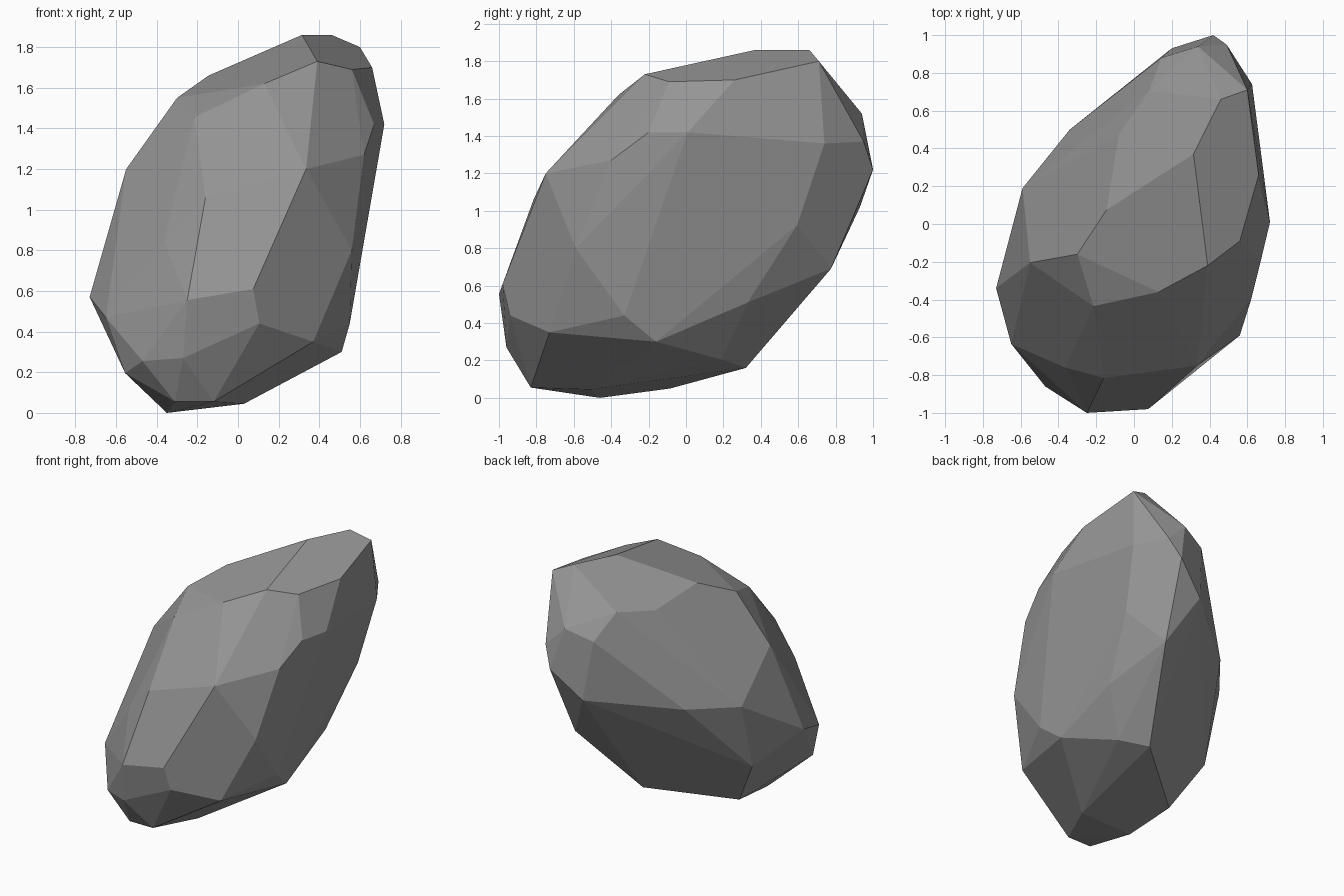
import bpy, bmesh, math

# Corner points of the faceted boulder, grouped by region
corners = [
    # top cap
    (.60, .71, 1.80), (.46, .66, 1.86), (.315, .37, 1.86),
    (.39, -.22, 1.73), (.56, -.09, 1.69), (.66, .26, 1.70),
    # upper left shoulder
    (.08, .705, 1.62), (-.08, .475, 1.59), (-.145, .075, 1.66),
    (-.30, -.16, 1.55), (.13, -.36, 1.62), (-.215, -.435, 1.455),
    # right side
    (.72, .01, 1.42), (.67, -.20, 1.42), (.625, .74, 1.36),
    (.62, -.40, 1.27), (.56, -.59, .80), (.57, .595, .925),
    # back tip and back underside
    (.49, .95, 1.37), (.34, .94, 1.52), (.42, 1.0, 1.22),
    (.145, .88, 1.45), (.20, .93, 1.02),
    (.37, .775, .69), (.49, .33, .51), (.13, .32, .16), (.30, .19, .205),
    # left side
    (-.34, .50, .93), (-.59, .19, .90), (-.58, .05, .40),
    (-.55, -.205, 1.20), (-.73, -.34, .57), (-.65, -.635, .47),
    # front
    (.335, -.75, 1.20), (.075, -.98, .61), (.105, -.94, .44),
    (-.16, -.815, 1.06), (-.365, -.76, .845), (-.25, -1.0, .555),
    # lower edge
    (.37, -.73, .35), (.55, -.33, .44), (.51, -.16, .30),
    (-.27, -.96, .27), (-.47, -.86, .255), (-.555, -.70, .195),
    # base
    (-.31, -.83, .055), (-.12, -.83, .055), (.03, -.51, .045),
    (-.35, -.46, 0), (-.38, -.085, .05),
]

# Wrap the corners in a convex hull and merge near-flat triangles into facets
bm = bmesh.new()
for co in corners:
    bm.verts.new(co)
bmesh.ops.convex_hull(bm, input=bm.verts[:])
bmesh.ops.delete(bm, geom=[v for v in bm.verts if not v.link_faces], context='VERTS')
bmesh.ops.dissolve_limit(bm, angle_limit=math.radians(6),
                         verts=bm.verts[:], edges=bm.edges[:])
bmesh.ops.recalc_face_normals(bm, faces=bm.faces[:])

mesh = bpy.data.meshes.new("boulder")
bm.to_mesh(mesh)
bm.free()

# Dark grey stone
stone = bpy.data.materials.new("dark_stone")
stone.diffuse_color = (.30, .30, .30, 1)
mesh.materials.append(stone)
bpy.context.collection.objects.link(bpy.data.objects.new("boulder", mesh))
